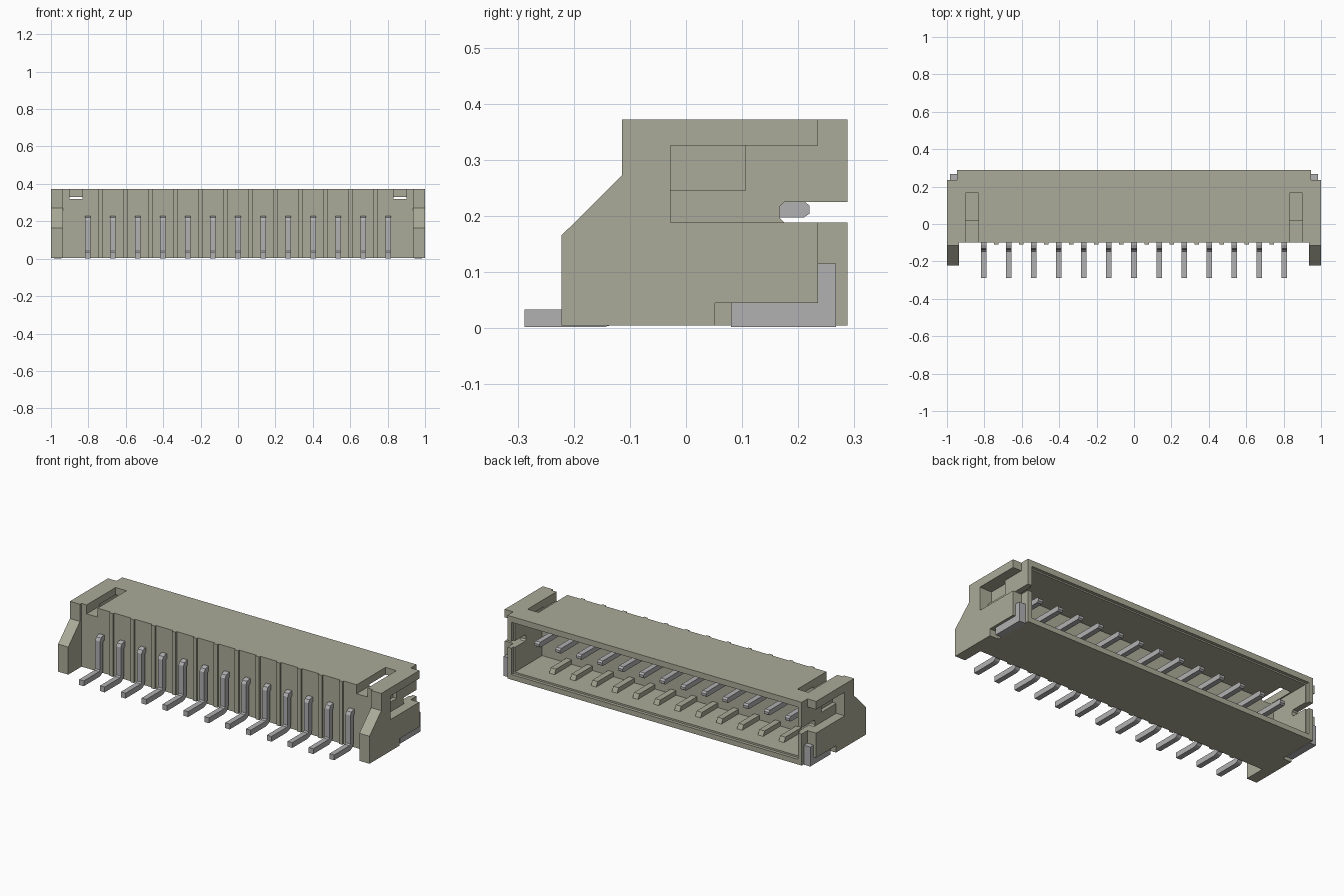
import bpy
import bmesh

cube = bpy.data.objects.get("Cube")
if cube:
    bpy.data.objects.remove(cube, do_unlink=True)


def material(name, color):
    m = bpy.data.materials.new(name)
    m.use_nodes = True
    m.diffuse_color = (*color, 1)
    m.node_tree.nodes["Principled BSDF"].inputs["Base Color"].default_value = (*color, 1)
    return m


beige = material("beige plastic", (0.41, 0.41, 0.32))
metal = material("grey metal", (0.44, 0.44, 0.45))


def prism(name, profile, x0, x1, mat):
    """Extrude a (y, z) profile along x."""
    bm = bmesh.new()
    face = bm.faces.new([bm.verts.new((x0, y, z)) for y, z in profile])
    ext = bmesh.ops.extrude_face_region(bm, geom=[face])["geom"]
    bmesh.ops.translate(bm, vec=(x1 - x0, 0, 0),
                        verts=[v for v in ext if isinstance(v, bmesh.types.BMVert)])
    bmesh.ops.recalc_face_normals(bm, faces=bm.faces)
    mesh = bpy.data.meshes.new(name)
    bm.to_mesh(mesh)
    bm.free()
    mesh.materials.append(mat)
    ob = bpy.data.objects.new(name, mesh)
    bpy.context.scene.collection.objects.link(ob)
    return ob


def box(name, x0, x1, y0, y1, z0, z1, mat=beige):
    return prism(name, [(y0, z0), (y1, z0), (y1, z1), (y0, z1)], x0, x1, mat)


def cut(target, cutter):
    cutter.hide_render = True
    mod = target.modifiers.new("cut", "BOOLEAN")
    mod.operation = "DIFFERENCE"
    mod.solver = "EXACT"
    mod.object = cutter
    bpy.context.view_layer.objects.active = target
    bpy.ops.object.modifier_apply(modifier=mod.name)
    bpy.data.objects.remove(cutter, do_unlink=True)


COUNT, PITCH = 13, 0.134
BACK, TOP, BASE = 0.288, 0.372, 0.005

# Housing with sloped side cheeks
housing = prism("housing", [(-0.222, BASE), (BACK, BASE), (BACK, TOP), (-0.114, TOP),
                            (-0.114, 0.272), (-0.222, 0.165)], -1, 1, beige)
cut(housing, box("front_cutter", -0.935, 0.935, -0.4, -0.1, -0.1, 0.5))

# Rear cavity and its shallow rim step
cut(housing, box("cavity_cutter", -0.91, 0.91, 0.02, 0.4, 0.045, 0.33))
cut(housing, box("rim_cutter", -0.92, 0.92, 0.27, 0.4, 0.035, 0.338))

for s in (-1, 1):
    def side_cut(name, a, b, *rest):
        lo, hi = sorted((s * a, s * b))
        cut(housing, box(name, lo, hi, *rest))

    # Corner steps, side recesses, latch windows and rear slots
    side_cut("corner_cutter", 0.945, 1.1, 0.235, 0.4, -0.1, 0.5)
    side_cut("tab_notch_cutter", 0.945, 1.1, 0.052, 0.4, -0.1, 0.045)
    side_cut("recess_cutter", 0.945, 1.1, -0.028, 0.3, 0.188, 0.325)
    side_cut("window_cutter", 0.922, 1.1, -0.028, 0.106, 0.245, 0.325)
    slot = [(0.4, 0.188), (0.4, 0.225), (0.175, 0.225), (0.167, 0.217),
            (0.167, 0.196), (0.175, 0.188)]
    lo, hi = sorted((s * 0.85, s * 1.1))
    cut(housing, prism("slot_cutter", slot, lo, hi, beige))
    # Top latch channel, open at the front
    side_cut("channel_cutter", 0.832, 0.902, -0.3, 0.165, 0.32, 0.5)

    # Solder tab in the lower rear corner
    lo, hi = sorted((s * 0.943, s * 0.985))
    prism("solder_tab", [(0.08, 0.002), (0.267, 0.002), (0.267, 0.115), (0.235, 0.115),
                         (0.235, 0.045), (0.08, 0.045)], lo, hi, metal)

# Ribs between the contacts, on the front wall and the cavity floor
for i in range(COUNT - 1):
    x = (i - (COUNT - 2) / 2) * PITCH
    box("front_rib", x - 0.012, x + 0.012, -0.11, -0.095, BASE, TOP)
    prism("floor_rib", [(0.015, 0.04), (0.18, 0.04), (0.165, 0.072), (0.015, 0.072)],
          x - 0.017, x + 0.017, beige)

# Bent contact pins with tapered tips
pin = [(-0.288, 0.002), (-0.145, 0.002), (-0.128, 0.007), (-0.115, 0.018), (-0.11, 0.035),
       (-0.11, 0.19), (-0.104, 0.197), (0.21, 0.197), (0.22, 0.204), (0.22, 0.218),
       (0.21, 0.227), (-0.112, 0.227), (-0.13, 0.221), (-0.14, 0.205),
       (-0.14, 0.04), (-0.147, 0.033), (-0.288, 0.033)]
for i in range(COUNT):
    x = (i - (COUNT - 1) / 2) * PITCH
    prism("contact_pin", pin, x - 0.015, x + 0.015, metal)
